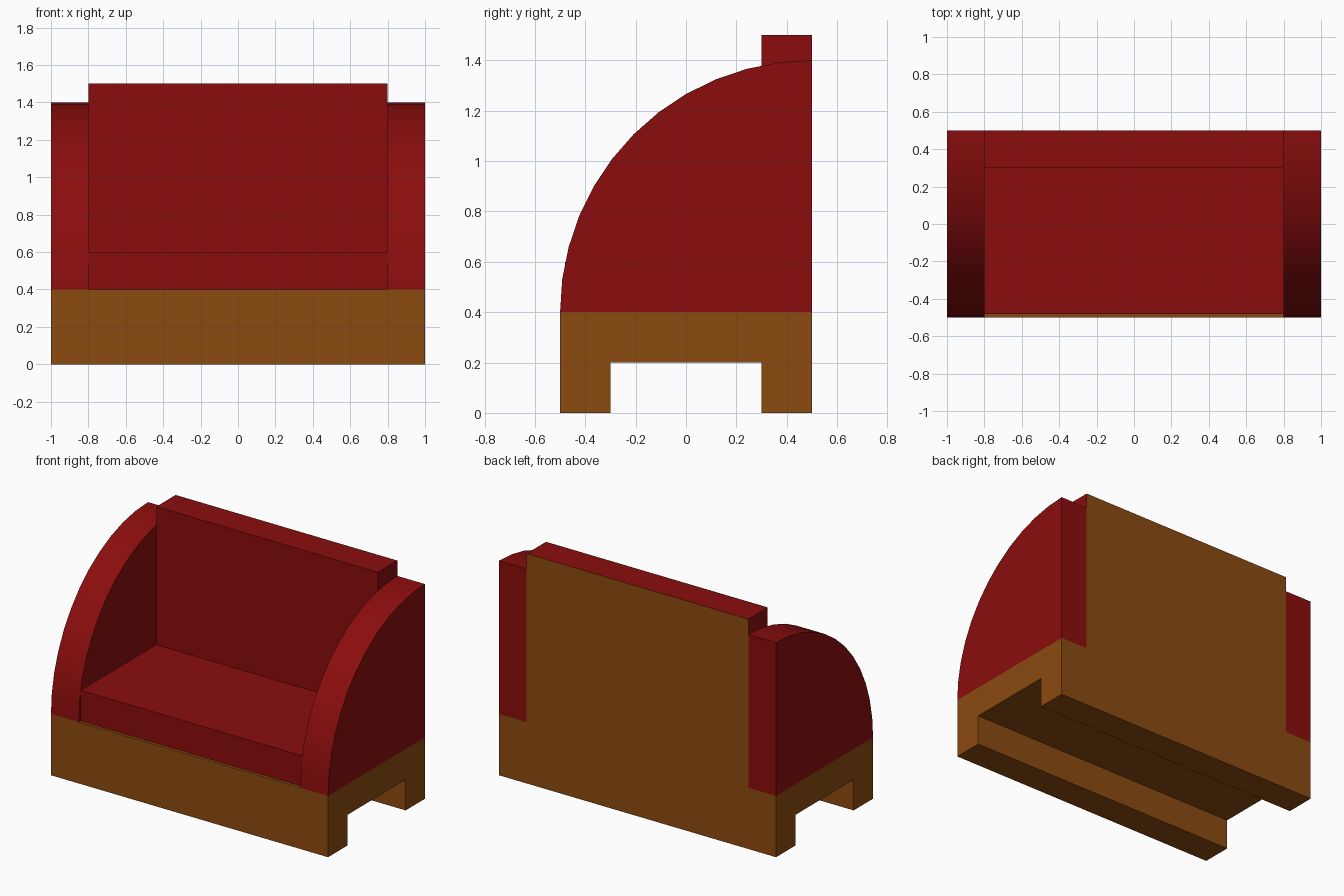
import bpy
from math import cos, sin, radians

if "Cube" in bpy.data.objects:
    bpy.data.objects.remove(bpy.data.objects["Cube"])


def make_material(name, color):
    mat = bpy.data.materials.new(name)
    mat.diffuse_color = color
    mat.use_nodes = True
    mat.node_tree.nodes["Principled BSDF"].inputs["Base Color"].default_value = mat.diffuse_color
    return mat


RED = make_material("red_fabric", (0.26, 0.004, 0.004, 1))
BROWN = make_material("brown_wood", (0.26, 0.07, 0.005, 1))


def extrude_profile(name, profile, x0, x1, mat):
    """Extrude a closed (y, z) outline from x0 to x1."""
    n = len(profile)
    verts = [(x, y, z) for x in (x0, x1) for y, z in profile]
    faces = [list(range(n))[::-1], list(range(n, 2 * n))]
    faces += [(i, (i + 1) % n, n + (i + 1) % n, n + i) for i in range(n)]
    mesh = bpy.data.meshes.new(name)
    mesh.from_pydata(verts, [], faces)
    mesh.materials.append(mat)
    mesh.update()
    obj = bpy.data.objects.new(name, mesh)
    bpy.context.collection.objects.link(obj)
    return obj


def rect(y0, y1, z0, z1):
    return [(y0, z0), (y1, z0), (y1, z1), (y0, z1)]


# Wooden base with a tunnel between the front and back runners
extrude_profile("base", [(-0.5, 0), (-0.3, 0), (-0.3, 0.2), (0.3, 0.2),
                         (0.3, 0), (0.5, 0), (0.5, 0.4), (-0.5, 0.4)],
                -1, 1, BROWN)

# Seat cushion, set back slightly from the front edge
extrude_profile("seat", rect(-0.48, 0.3, 0.4, 0.6), -0.8, 0.8, RED)

# Backrest: red with a wooden rear face
back = extrude_profile("backrest", rect(0.3, 0.5, 0.4, 1.5), -0.8, 0.8, RED)
back.data.materials.append(BROWN)
for poly in back.data.polygons:
    if poly.center.y > 0.49:
        poly.material_index = 1

# Quarter-round arms
STEPS = 12
arc = [(0.5 - sin(radians(90 * i / STEPS)), 0.4 + cos(radians(90 * i / STEPS)))
       for i in range(STEPS + 1)]
for side, x0, x1 in (("left", -1, -0.8), ("right", 0.8, 1)):
    arm = extrude_profile(side + "_arm", [(0.5, 0.4)] + arc, x0, x1, RED)
    # Outline runs clockwise, so turn the faces outward
    arm.data.flip_normals()
    bpy.ops.object.select_all(action='DESELECT')
    arm.select_set(True)
    bpy.context.view_layer.objects.active = arm
    bpy.ops.object.shade_smooth_by_angle(angle=radians(30))
